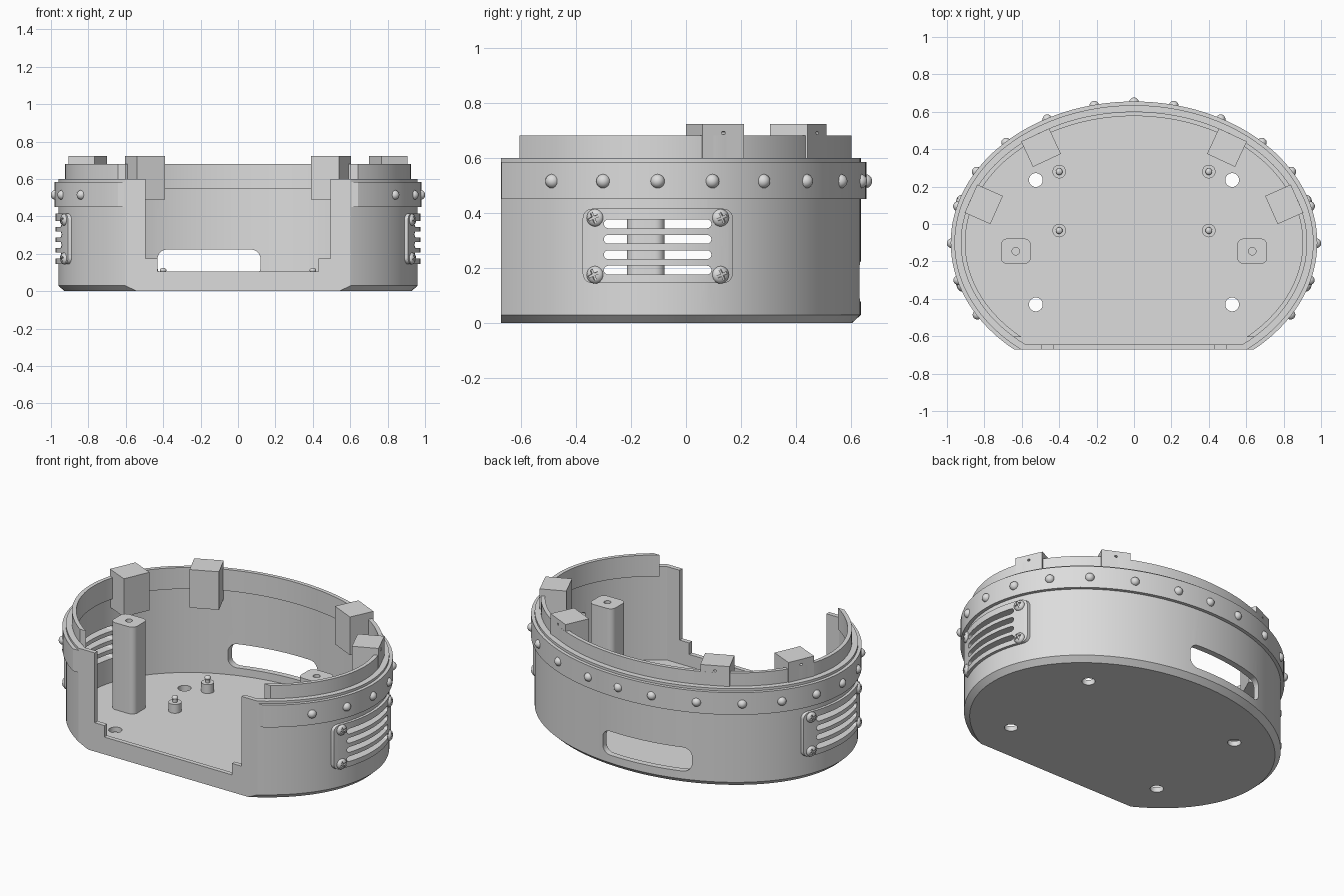
import bpy, bmesh, math
from mathutils import Matrix, Vector

if "Cube" in bpy.data.objects:
    bpy.data.objects.remove(bpy.data.objects["Cube"])

grey = bpy.data.materials.new("plain grey")
grey.use_nodes = True
grey.diffuse_color = (0.72, 0.72, 0.72, 1)
grey.node_tree.nodes["Principled BSDF"].inputs["Base Color"].default_value = (0.72, 0.72, 0.72, 1)

A, B, CY = 0.96, 0.735, -0.1      # body ellipse and its centre
FRONT = -0.672                    # flat front plane
SEGMENTS = 128


def finish(name, bm):
    bmesh.ops.remove_doubles(bm, verts=bm.verts, dist=1e-5)
    bmesh.ops.recalc_face_normals(bm, faces=bm.faces)
    mesh = bpy.data.meshes.new(name)
    bm.to_mesh(mesh)
    bm.free()
    mesh.materials.append(grey)
    obj = bpy.data.objects.new(name, mesh)
    bpy.context.collection.objects.link(obj)
    return obj


def loft(name, sections, ring=False):
    """Stack of offset ellipses given as (outward offset, z)."""
    bm = bmesh.new()
    loops = []
    for off, z in sections:
        loops.append([bm.verts.new(((A + off) * math.cos(t), CY + (B + off) * math.sin(t), z))
                      for t in (2 * math.pi * i / SEGMENTS for i in range(SEGMENTS))])
    pairs = list(zip(loops, loops[1:]))
    if ring:
        pairs.append((loops[-1], loops[0]))
    else:
        bm.faces.new(loops[0])
        bm.faces.new(loops[-1])
    for lo, hi in pairs:
        for i in range(SEGMENTS):
            j = (i + 1) % SEGMENTS
            bm.faces.new((lo[i], lo[j], hi[j], hi[i]))
    return finish(name, bm)


def prism(name, axis, centre, size, radius, start, end, steps=8):
    """Rounded rectangle extruded along an axis."""
    bm = bmesh.new()
    outline = []
    for k, (sx, sy) in enumerate(((1, 1), (-1, 1), (-1, -1), (1, -1))):
        for i in range(steps + 1 if radius else 1):
            t = math.pi / 2 * (k + i / steps)
            outline.append((centre[0] + sx * (size[0] / 2 - radius) + radius * math.cos(t),
                            centre[1] + sy * (size[1] / 2 - radius) + radius * math.sin(t)))
    place = {"x": lambda u, v, w: (w, u, v),
             "y": lambda u, v, w: (u, w, v),
             "z": lambda u, v, w: (u, v, w)}[axis]
    verts = [bm.verts.new(place(u, v, start)) for u, v in outline]
    bmesh.ops.remove_doubles(bm, verts=verts, dist=1e-5)
    face = bm.faces.new([v for v in verts if v.is_valid])
    top = bmesh.ops.extrude_face_region(bm, geom=[face])["geom"]
    shift = Vector(place(0, 0, end - start))
    bmesh.ops.translate(bm, vec=shift, verts=[g for g in top if isinstance(g, bmesh.types.BMVert)])
    return finish(name, bm)


def cylinder(name, x, y, r, z0, z1):
    return prism(name, "z", (x, y), (2 * r, 2 * r), r, z0, z1)


def cut(obj, cutter, op="DIFFERENCE", keep=False):
    mod = obj.modifiers.new("cut", "BOOLEAN")
    mod.operation, mod.solver, mod.object = op, "EXACT", cutter
    bpy.context.view_layer.objects.active = obj
    bpy.ops.object.modifier_apply(modifier=mod.name)
    if not keep:
        bpy.data.objects.remove(cutter)


def cut_front(obj, y):
    cut(obj, prism("front_cutter", "z", (0, y - 1), (4, 2), 0, -1, 2))


def on_ellipse(y, off):
    """Point and outward direction on the +x side at a given y."""
    s = (y - CY) / (B + off)
    t = math.asin(max(-1, min(1, s)))
    point = Vector(((A + off) * math.cos(t), y, 0))
    normal = Vector((math.cos(t) / (A + off), math.sin(t) / (B + off), 0)).normalized()
    return point, normal


# Body shell with chamfered base and flat front wall
body = loft("body_shell", [(-0.032, 0), (0, 0.03), (0, 0.6)])
cut_front(body, FRONT)
cavity = loft("cavity", [(-0.036, 0.031), (-0.036, 1)])
cut_front(cavity, -0.645)
cut(body, cavity)

# Stepped front opening and rear window
cut(body, prism("opening", "y", (0, 0.675), (0.99, 1), 0, -1, -0.5))
cut(body, prism("opening_step", "y", (0, 0.605), (0.86, 1), 0, -1, -0.5))
cut(body, prism("rear_window", "y", (-0.155, 0.15), (0.55, 0.145), 0.05, 0.3, 1))

# Floor holes
for sx in (-1, 1):
    for y in (0.235, -0.43):
        cut(body, cylinder("floor_hole", sx * 0.525, y, 0.037, -0.1, 0.1))

# Side vents: curved rounded plates with slots through the wall
vents = loft("side_vents", [(-0.01, 0.1), (0.017, 0.1), (0.017, 0.45), (-0.01, 0.45)], ring=True)
cut(vents, prism("vent_outline", "x", (-0.1025, 0.28), (0.545, 0.27), 0.035, -1.2, 1.2), "INTERSECT")
for i in range(4):
    slot = prism("slot", "x", (-0.103, 0.192 + 0.056 * i), (0.39, 0.032), 0.0159, -1.2, 1.2)
    cut(body, slot, keep=True)
    cut(vents, slot)

# Riveted band and upper lip
band = loft("rivet_band", [(-0.01, 0.45), (0.02, 0.45), (0.02, 0.585), (-0.01, 0.585)], ring=True)
cut_front(band, FRONT + 0.002)
lip = loft("upper_lip", [(-0.058, 0.55), (-0.034, 0.55), (-0.034, 0.68), (-0.058, 0.68)], ring=True)
cut_front(lip, -0.605)


def dome(name, radius, point, normal, z, flat=1.0):
    bm = bmesh.new()
    bmesh.ops.create_uvsphere(bm, u_segments=20, v_segments=12, radius=radius)
    bmesh.ops.scale(bm, vec=(1, 1, flat), verts=bm.verts)
    obj = finish(name, bm)
    obj.matrix_world = (Matrix.Translation(point + Vector((0, 0, z)))
                        @ normal.to_track_quat("Z", "Y").to_matrix().to_4x4())
    return obj


def mirrored(vec, side):
    return Vector((side * vec.x, vec.y, vec.z))


# Rivets along the band
dome("rivet", 0.026, Vector((0, CY + B + 0.015, 0)), Vector((0, 1, 0)), 0.515)
for y in (-0.485, -0.3, -0.103, 0.095, 0.28, 0.435, 0.56, 0.632):
    p, n = on_ellipse(y, 0.015)
    for side in (-1, 1):
        dome("rivet", 0.026, mirrored(p, side), mirrored(n, side), 0.515)

# Cross-head screws at the vent corners
for side in (-1, 1):
    for y in (-0.33, 0.125):
        p, n = on_ellipse(y, 0.015)
        for z in (0.175, 0.382):
            screw = dome("vent_screw", 0.032, mirrored(p, side), mirrored(n, side), z, 0.65)
            for turn in (0.4, 0.4 + math.pi / 2):
                groove = prism("groove", "z", (0, 0), (0.042, 0.009), 0, 0.011, 0.05)
                groove.matrix_world = screw.matrix_world @ Matrix.Rotation(turn, 4, "Z")
                bpy.context.view_layer.update()
                cut(screw, groove)

# Tall support posts, floor standoffs and rim blocks
for side in (-1, 1):
    post = prism("support_post", "z", (side * 0.632, -0.146), (0.16, 0.136), 0.035, 0.02, 0.56)
    cut(post, cylinder("post_hole", side * 0.632, -0.146, 0.02, 0.4, 0.7))
    for y in (0.28, -0.035):
        cylinder("standoff", side * 0.4, y, 0.036, 0.02, 0.085)
        cylinder("standoff_pin", side * 0.4, y, 0.013, 0.08, 0.11)
        dome("standoff_tip", 0.018, Vector((side * 0.4, y, 0)), Vector((0, 0, 1)), 0.112, 0.7)
    for x, y, angle in ((0.497, 0.408, 65), (0.803, 0.105, 24)):
        block = prism("rim_block", "z", (0, 0), (0.15, 0.165), 0, 0.49, 0.722)
        hole = prism("block_hole", "x", (0, 0.69), (0.016, 0.012), 0.0059, 0.03, 0.2)
        turn = math.radians(angle if side > 0 else 180 - angle)
        place = Matrix.Translation((side * x, y, 0)) @ Matrix.Rotation(turn, 4, "Z")
        block.matrix_world = hole.matrix_world = place
        bpy.context.view_layer.update()
        cut(block, hole)

# Smooth curved surfaces, keep hard edges
bpy.ops.object.select_all(action="DESELECT")
for obj in bpy.context.collection.objects:
    if obj.type == "MESH":
        obj.select_set(True)
        bpy.context.view_layer.objects.active = obj
bpy.ops.object.shade_smooth_by_angle(angle=math.radians(30))
